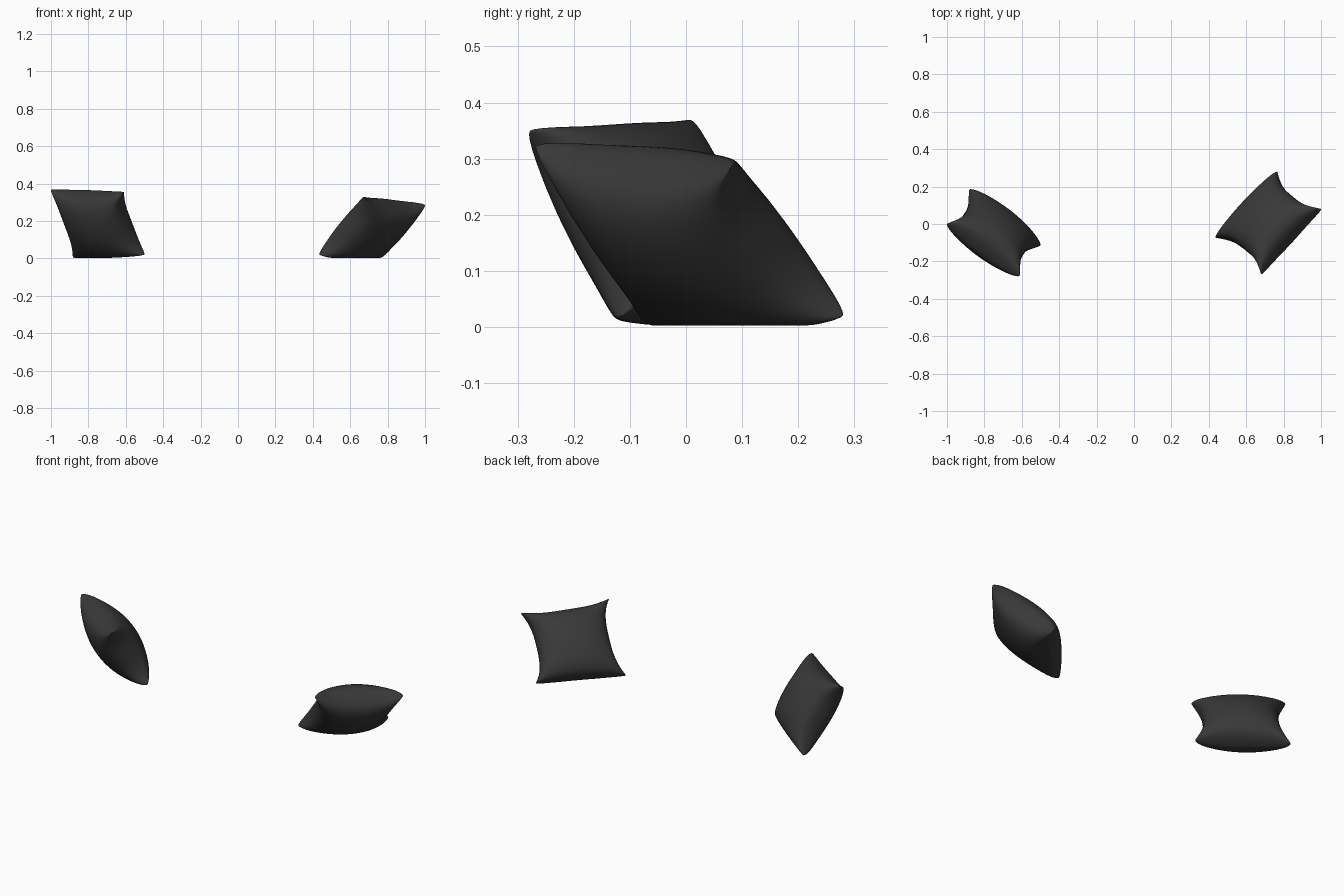
import bpy, bmesh, math
from mathutils import Vector

if "Cube" in bpy.data.objects:
    bpy.data.objects.remove(bpy.data.objects["Cube"])

N = 36

fabric = bpy.data.materials.new("dark_fabric")
fabric.diffuse_color = (0.04, 0.04, 0.04, 1)
fabric.use_nodes = True
fabric.node_tree.nodes["Principled BSDF"].inputs["Base Color"].default_value = fabric.diffuse_color


def cushion(name, corners, half_thick, side_pinch, top_pinch, bottom_pinch):
    """Stuffed square cushion; corners run bottom-left, bottom-right, top-right, top-left."""
    bl, br, tr, tl = [Vector(c) for c in corners]
    normal = ((br + tr) - (bl + tl)).cross((tl + tr) - (bl + br)).normalized()
    bm = bmesh.new()
    for side in (1, -1):
        rows = []
        for j in range(N + 1):
            row = []
            for i in range(N + 1):
                a = math.pi * (i / N - 0.5)
                b = math.pi * (j / N - 0.5)
                u, v = math.sin(a), math.sin(b)
                # Pull the edge middles inward so the corners stick out
                pinch = top_pinch if v > 0 else bottom_pinch
                pu = u * (1 - side_pinch * (1 - abs(v) ** 3))
                pv = v * (1 - pinch * (1 - abs(u) ** 3))
                s, t = (pu + 1) / 2, (pv + 1) / 2
                p = bl.lerp(br, s).lerp(tl.lerp(tr, s), t)
                # Puffed filling, with soft creases gathering at the side edges
                puff = max(0, math.cos(a) * math.cos(b)) ** 0.72
                crease = 1 - 0.10 * u ** 6 * math.cos(4 * v + side)
                p += normal * side * half_thick * puff * crease
                # Flattened where it rests on the floor
                p.z = max(p.z, 0.003)
                row.append(bm.verts.new(p))
            rows.append(row)
        for j in range(N):
            for i in range(N):
                q = [rows[j][i], rows[j][i + 1], rows[j + 1][i + 1], rows[j + 1][i]]
                bm.faces.new(q if side > 0 else q[::-1])
    bmesh.ops.remove_doubles(bm, verts=bm.verts, dist=0.0004)
    bmesh.ops.recalc_face_normals(bm, faces=bm.faces)
    mesh = bpy.data.meshes.new(name)
    bm.to_mesh(mesh)
    bm.free()
    for f in mesh.polygons:
        f.use_smooth = True
    mesh.materials.append(fabric)
    obj = bpy.data.objects.new(name, mesh)
    bpy.context.collection.objects.link(obj)


# Steeply leaning cushion on the left
cushion("left_cushion",
        [(-0.88, 0.185, 0.008), (-0.50, -0.115, 0.02), (-0.612, -0.278, 0.350), (-1.0, 0.0, 0.366)],
        0.12, 0.20, 0.08, 0.03)

# Flatter leaning cushion on the right
cushion("right_cushion",
        [(0.435, -0.072, 0.02), (0.765, 0.28, 0.02), (1.0, 0.08, 0.285), (0.68, -0.268, 0.322)],
        0.118, 0.20, 0.15, 0.03)
